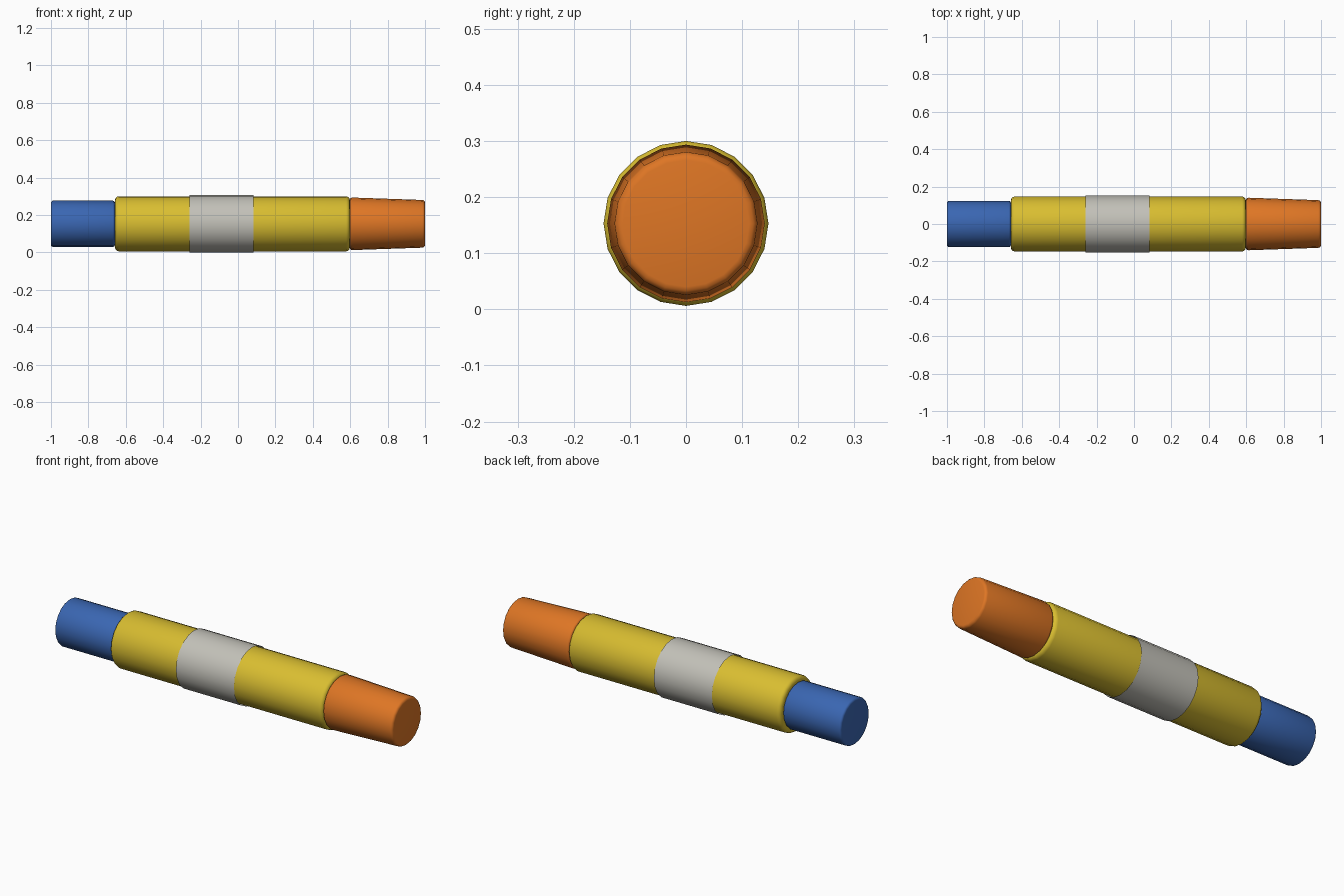
import bpy
import bmesh
import math
from mathutils import Matrix

cube = bpy.data.objects.get("Cube")
if cube:
    bpy.data.objects.remove(cube, do_unlink=True)

SIDES = 20
AXIS_Z = 0.153


def material(name, rgb):
    mat = bpy.data.materials.new(name)
    mat.use_nodes = True
    colour = (*rgb, 1)
    mat.diffuse_color = colour
    mat.node_tree.nodes["Principled BSDF"].inputs["Base Color"].default_value = colour
    return mat


def rod(name, mat, x_start, x_end, r_start, r_end, bevel=0.0, capped=True):
    """Round part lying along x, with optional rounded rims."""
    bm = bmesh.new()
    bmesh.ops.create_cone(bm, cap_ends=capped, segments=SIDES,
                          radius1=r_start, radius2=r_end, depth=x_end - x_start)
    bmesh.ops.rotate(bm, verts=bm.verts, matrix=Matrix.Rotation(math.pi / 2, 3, "Y"))
    if bevel:
        rims = [e for e in bm.edges if abs(e.verts[0].co.x - e.verts[1].co.x) < 1e-4]
        bmesh.ops.bevel(bm, geom=rims, offset=bevel, segments=3,
                        profile=0.5, affect="EDGES")
    mesh = bpy.data.meshes.new(name)
    bm.to_mesh(mesh)
    bm.free()
    mesh.materials.append(mat)
    obj = bpy.data.objects.new(name, mesh)
    obj.location = ((x_start + x_end) / 2, 0, AXIS_Z)
    bpy.context.collection.objects.link(obj)
    bpy.ops.object.select_all(action="DESELECT")
    obj.select_set(True)
    bpy.context.view_layer.objects.active = obj
    bpy.ops.object.shade_smooth_by_angle(angle=math.radians(40))
    return obj


yellow = material("yellow", (0.69, 0.51, 0.03))
orange = material("orange", (0.73, 0.18, 0.018))
blue = material("blue", (0.042, 0.133, 0.445))
grey = material("light grey", (0.54, 0.53, 0.48))

# Main barrel and the thin open sleeve wrapped around it
rod("barrel", yellow, -0.658, 0.598, 0.147, 0.147, bevel=0.02)
rod("label_sleeve", grey, -0.26, 0.083, 0.153, 0.153, capped=False)

# Plug at one end, tapered cap at the other
rod("end_plug", blue, -1.0, -0.658, 0.124, 0.124, bevel=0.012)
rod("tapered_cap", orange, 0.598, 1.0, 0.141, 0.127, bevel=0.014)
